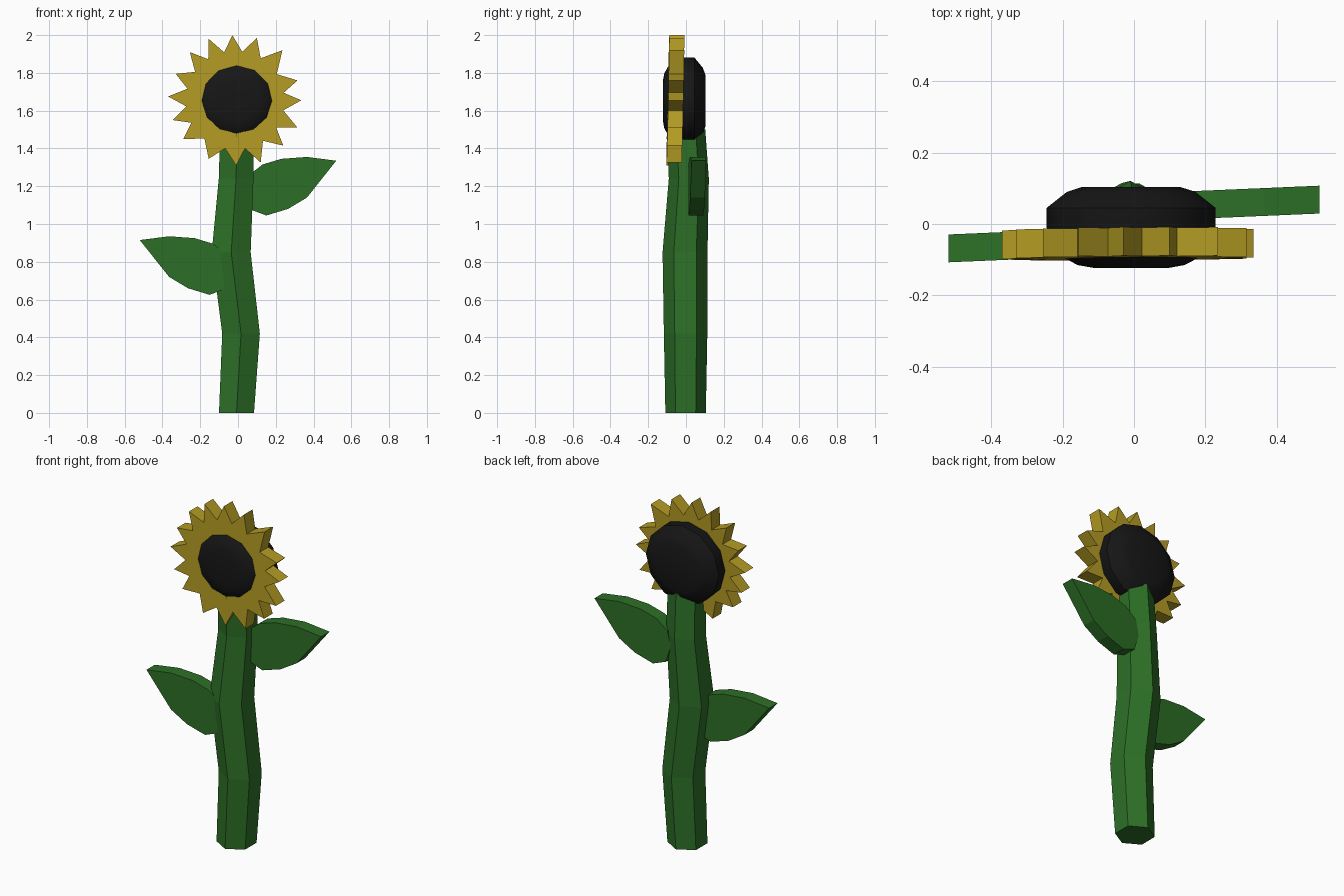
import bpy, bmesh, math
from mathutils import Vector

if "Cube" in bpy.data.objects:
    bpy.data.objects.remove(bpy.data.objects["Cube"])


def material(name, rgb):
    m = bpy.data.materials.new(name)
    m.diffuse_color = (*rgb, 1)
    m.use_nodes = True
    m.node_tree.nodes["Principled BSDF"].inputs["Base Color"].default_value = m.diffuse_color
    return m


GREEN = material("leaf_green", (0.026, 0.16, 0.02))
YELLOW = material("petal_yellow", (0.45, 0.33, 0.017))
BLACK = material("seed_black", (0.008, 0.008, 0.008))


def finish(name, bm, mat):
    bmesh.ops.recalc_face_normals(bm, faces=bm.faces)
    me = bpy.data.meshes.new(name)
    bm.to_mesh(me)
    bm.free()
    ob = bpy.data.objects.new(name, me)
    bpy.context.collection.objects.link(ob)
    me.materials.append(mat)
    return ob


def skin(name, rings, mat):
    """Join equal-sided rings into a closed solid."""
    bm = bmesh.new()
    vs = [[bm.verts.new(p) for p in r] for r in rings]
    n = len(vs[0])
    for a, b in zip(vs, vs[1:]):
        for i in range(n):
            j = (i + 1) % n
            bm.faces.new((a[i], a[j], b[j], b[i]))
    bm.faces.new(vs[0][::-1])
    bm.faces.new(vs[-1])
    return finish(name, bm, mat)


def slab(name, outline, y_front, y_back, mat):
    """Extrude an x-z outline between two y functions."""
    return skin(name, [[(x, f(x, z), z) for x, z in outline]
                       for f in (y_front, y_back)], mat)


# Stem: bent hexagonal tube (centre x, centre y, z, radius)
path = [(-0.008, -0.002, 0, 0.107), (0.016, -0.002, 0.42, 0.115),
        (-0.036, -0.005, 0.85, 0.119), (-0.010, 0.015, 1.24, 0.106),
        (-0.006, 0.0, 1.50, 0.102)]
skin("stem", [[(x + r * math.sin(k * math.pi / 3), y - r * math.cos(k * math.pi / 3), z)
               for k in range(6)] for x, y, z, r in path], GREEN)

# Leaves: the lower one is the upper one turned half round the stem
leaf = [(0.52, 1.335), (0.365, 1.355), (0.23, 1.345), (0.13, 1.315), (0.06, 1.26),
        (0.04, 1.17), (0.07, 1.075), (0.15, 1.045), (0.265, 1.08), (0.365, 1.14)]
slab("upper_leaf", leaf, lambda x, z: 0.007 + 0.043 * x,
     lambda x, z: 0.085 + 0.043 * x, GREEN)
slab("lower_leaf", [(-x, z - 0.42) for x, z in leaf],
     lambda x, z: -0.007 + 0.043 * x, lambda x, z: -0.085 + 0.043 * x, GREEN)

# Petals: one slightly tilted star plate with uneven tips
tips = [(-0.03, 2.0), (0.10, 1.985), (0.235, 1.92), (0.315, 1.76), (0.335, 1.655),
        (0.315, 1.51), (0.24, 1.415), (0.12, 1.325), (-0.01, 1.31), (-0.155, 1.345),
        (-0.29, 1.45), (-0.345, 1.55), (-0.37, 1.675), (-0.33, 1.795),
        (-0.255, 1.91), (-0.155, 1.98)]
centre = Vector((-0.015, 1.655))
star = []
for i, tip in enumerate(tips):
    a, b = Vector(tip) - centre, Vector(tips[(i + 1) % len(tips)]) - centre
    valley = centre + (a.normalized() + b.normalized()).normalized() * 0.26
    star += [tip, tuple(valley)]
slab("petals", star, lambda x, z: -0.096 + 0.022 * (z - 1.655) + 0.006 * x,
     lambda x, z: -0.016 + 0.022 * (z - 1.655) + 0.006 * x, YELLOW)

# Seed head: rounded twelve-sided disc (y, radius)
profile = [(-0.123, 0.105), (-0.115, 0.15), (-0.09, 0.197), (-0.05, 0.225),
           (-0.01, 0.237), (0.045, 0.237), (0.09, 0.18), (0.103, 0.14)]
head = skin("seed_head", [[(-0.008 + r * math.cos(k * math.pi / 6), y,
                            1.652 + 0.965 * r * math.sin(k * math.pi / 6))
                           for k in range(12)] for y, r in profile], BLACK)
bpy.context.view_layer.objects.active = head
head.select_set(True)
bpy.ops.object.shade_smooth_by_angle(angle=math.radians(40))
